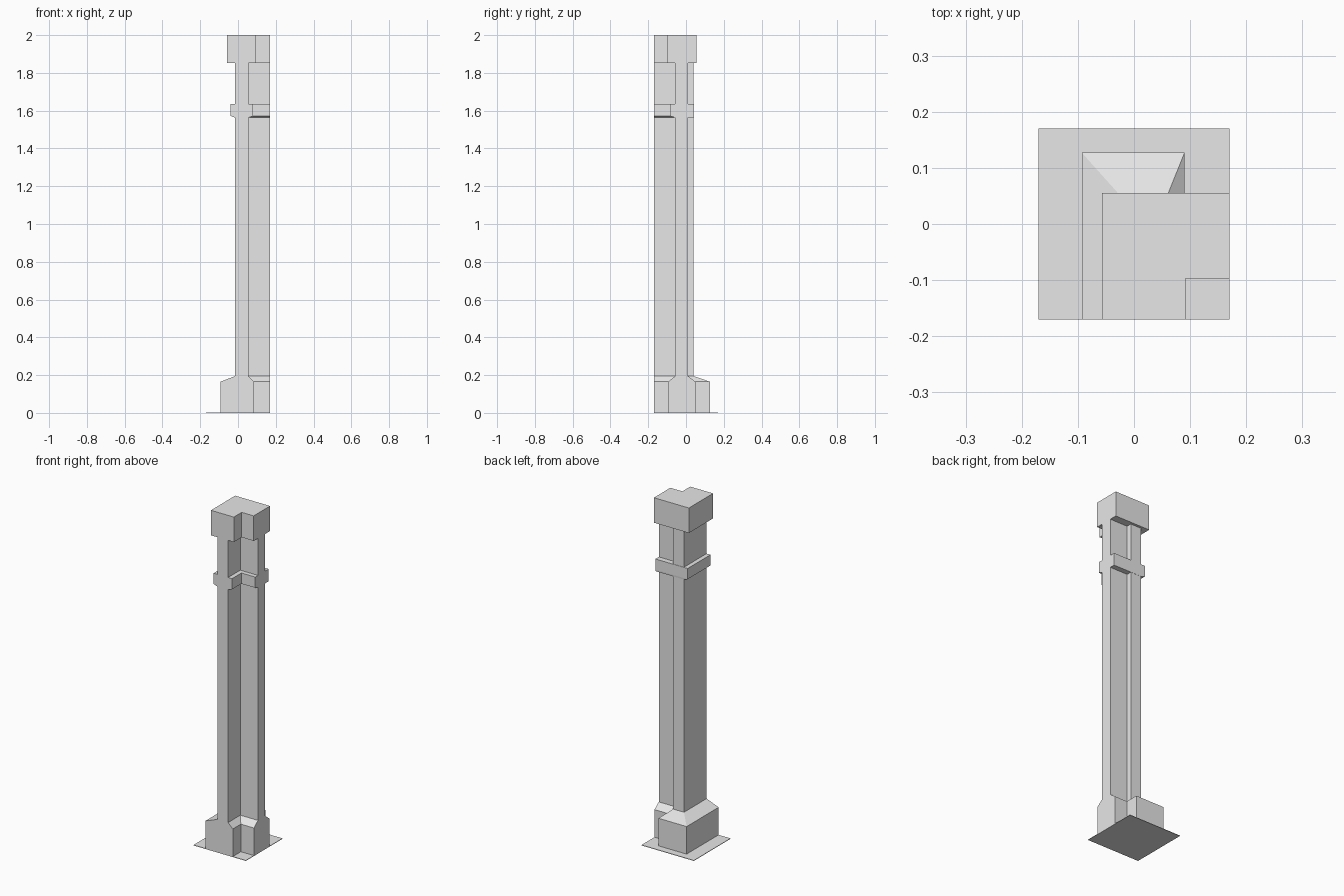
import bpy
import bmesh

cube = bpy.data.objects.get("Cube")
if cube:
    bpy.data.objects.remove(cube, do_unlink=True)

stone = bpy.data.materials.new("pale grey stone")
stone.use_nodes = True
GREY = (0.8, 0.8, 0.8, 1.0)
stone.diffuse_color = GREY
stone.node_tree.nodes["Principled BSDF"].inputs["Base Color"].default_value = GREY

WALL_X, WALL_Y = 0.17, -0.17  # flush ends of the two arms


def plan(left, back, notch_x, notch_y, rear=None):
    """Outline of a corner pier; rear adds a second notch behind the side arm."""
    points = [(left, WALL_Y), (notch_x, WALL_Y), (notch_x, notch_y), (WALL_X, notch_y)]
    if rear:
        points += [(WALL_X, rear[1]), rear, (rear[0], back)]
    else:
        points += [(WALL_X, back)]
    return points + [(left, back)]


def loft(name, sections):
    """Solid through outlines with matching corners, given as (z, outline)."""
    bm = bmesh.new()
    rings = [[bm.verts.new((x, y, z)) for x, y in outline] for z, outline in sections]
    n = len(rings[0])
    for low, high in zip(rings, rings[1:]):
        for i in range(n):
            j = (i + 1) % n
            bm.faces.new((low[i], low[j], high[j], high[i]))
    bm.faces.new(rings[0][::-1])
    bm.faces.new(rings[-1])
    bmesh.ops.recalc_face_normals(bm, faces=bm.faces)
    mesh = bpy.data.meshes.new(name)
    bm.to_mesh(mesh)
    bm.free()
    mesh.materials.append(stone)
    obj = bpy.data.objects.new(name, mesh)
    bpy.context.collection.objects.link(obj)
    return obj


base = plan(-0.093, 0.127, 0.085, -0.095, (0.09, 0.05))
shaft = plan(-0.015, 0.04, 0.055, -0.057, (0.055, 0.01))
band = plan(-0.04, 0.042, 0.08, -0.083)
band_foot = plan(-0.015, 0.041, 0.055, -0.057)
cap = plan(-0.057, 0.055, 0.092, -0.097)

# Thin square ground plate
square = [(-0.17, -0.17), (0.17, -0.17), (0.17, 0.17), (-0.17, 0.17)]
loft("ground_plate", [(0, square), (0.003, square)])

# Plinth with sloped shoulders
loft("plinth", [(0.003, base), (0.165, base), (0.195, shaft)])

# Tall shaft running up to the cap
loft("shaft", [(0.195, shaft), (1.855, shaft)])

# Projecting band, undercut below
loft("neck_band", [(1.563, band_foot), (1.572, band), (1.635, band)])

# Square-cut cap
loft("cap", [(1.853, cap), (2.0, cap)])
